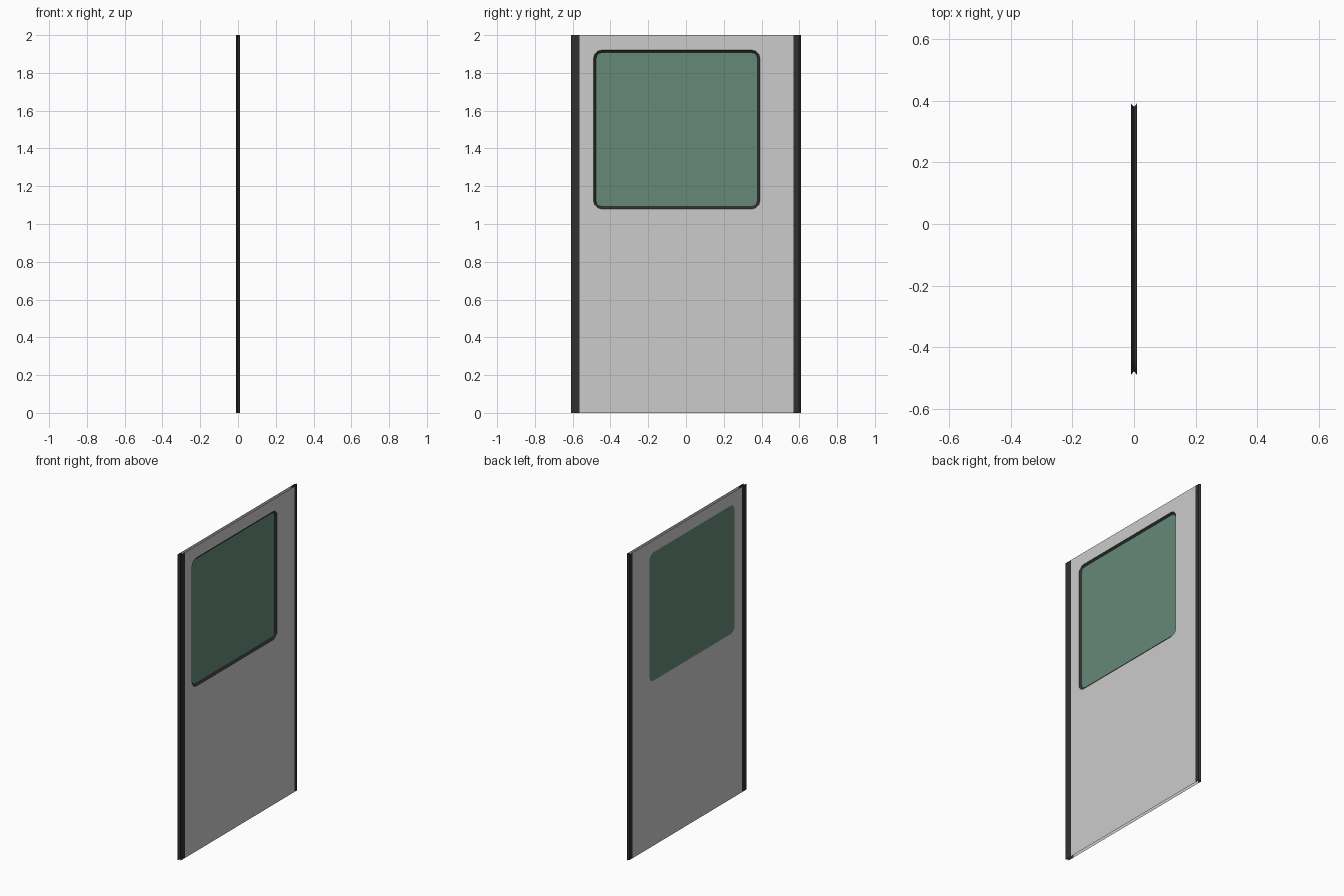
import bpy, bmesh, math

if "Cube" in bpy.data.objects:
    bpy.data.objects.remove(bpy.data.objects["Cube"])

T = 0.01                       # half thickness
Y0, Y1 = -0.563, 0.569         # panel edges
WIN = (-0.489, 0.391, 1.08, 1.92)


def material(name, color):
    m = bpy.data.materials.new(name)
    m.diffuse_color = color
    m.use_nodes = True
    m.node_tree.nodes["Principled BSDF"].inputs["Base Color"].default_value = m.diffuse_color
    return m


rubber = material("dark_rubber", (0.03, 0.03, 0.03, 1))
green = material("green_glass", (0.13, 0.25, 0.19, 1))


def finish(name, bm, mat=None):
    me = bpy.data.meshes.new(name)
    bm.to_mesh(me)
    bm.free()
    ob = bpy.data.objects.new(name, me)
    bpy.context.collection.objects.link(ob)
    if mat:
        me.materials.append(mat)
    return ob


def window_loop(bm, x, inset=0.0, r=0.04, seg=3):
    a, b, c, d = WIN
    a, b, c, d = a + inset, b - inset, c + inset, d - inset
    r -= inset * 0.4
    verts = []
    corners = [(b - r, d - r), (a + r, d - r), (a + r, c + r), (b - r, c + r)]
    for i, (y, z) in enumerate(corners):
        for k in range(seg + 1):
            t = math.pi / 2 * (i + k / seg)
            verts.append(bm.verts.new((x, y + r * math.cos(t), z + r * math.sin(t))))
    return verts


def loop_edges(bm, vs):
    return [bm.edges.new((vs[i - 1], vs[i])) for i in range(len(vs))]


# two door skins with window openings, open at top and bottom
for name, x in (("outer_skin", T), ("inner_skin", -T)):
    bm = bmesh.new()
    outer = [bm.verts.new((x, y, z)) for y, z in ((Y0, 0), (Y1, 0), (Y1, 2), (Y0, 2))]
    edges = loop_edges(bm, outer) + loop_edges(bm, window_loop(bm, x))
    bmesh.ops.triangle_fill(bm, edges=edges, use_beauty=True, use_dissolve=False,
                            normal=(1 if x > 0 else -1, 0, 0))
    for f in bm.faces:
        f.normal_update()
        if f.normal.x * x < 0:
            f.normal_flip()
    finish(name, bm)

# window gasket, pinched at the middle
bm = bmesh.new()
rings = [window_loop(bm, T), window_loop(bm, 0, 0.012), window_loop(bm, -T)]
for p, q in zip(rings, rings[1:]):
    for i in range(len(p)):
        bm.faces.new((p[i - 1], q[i - 1], q[i], p[i]))
for f in bm.faces:
    f.normal_update()
finish("window_gasket", bm, rubber)

# glass: recessed outside, flush inside
bm = bmesh.new()
bm.faces.new(window_loop(bm, 0, 0.012))
bm.faces.new(list(reversed(window_loop(bm, -T))))
finish("window_glass", bm, green)


# edge seals: grooved on one side, pointed on the other
def seal(name, profile):
    bm = bmesh.new()
    cols = [[bm.verts.new((x, y, z)) for z in (0, 2)] for x, y in profile]
    for p, q in zip(cols, cols[1:]):
        bm.faces.new((p[0], q[0], q[1], p[1]))
    finish(name, bm, rubber)


seal("grooved_seal", [(-T, Y0), (-T, -0.609), (0, -0.597), (T, -0.609), (T, Y0)])
seal("pointed_seal", [(T, Y1), (T, 0.597), (0, 0.609), (-T, 0.597), (-T, Y1)])
